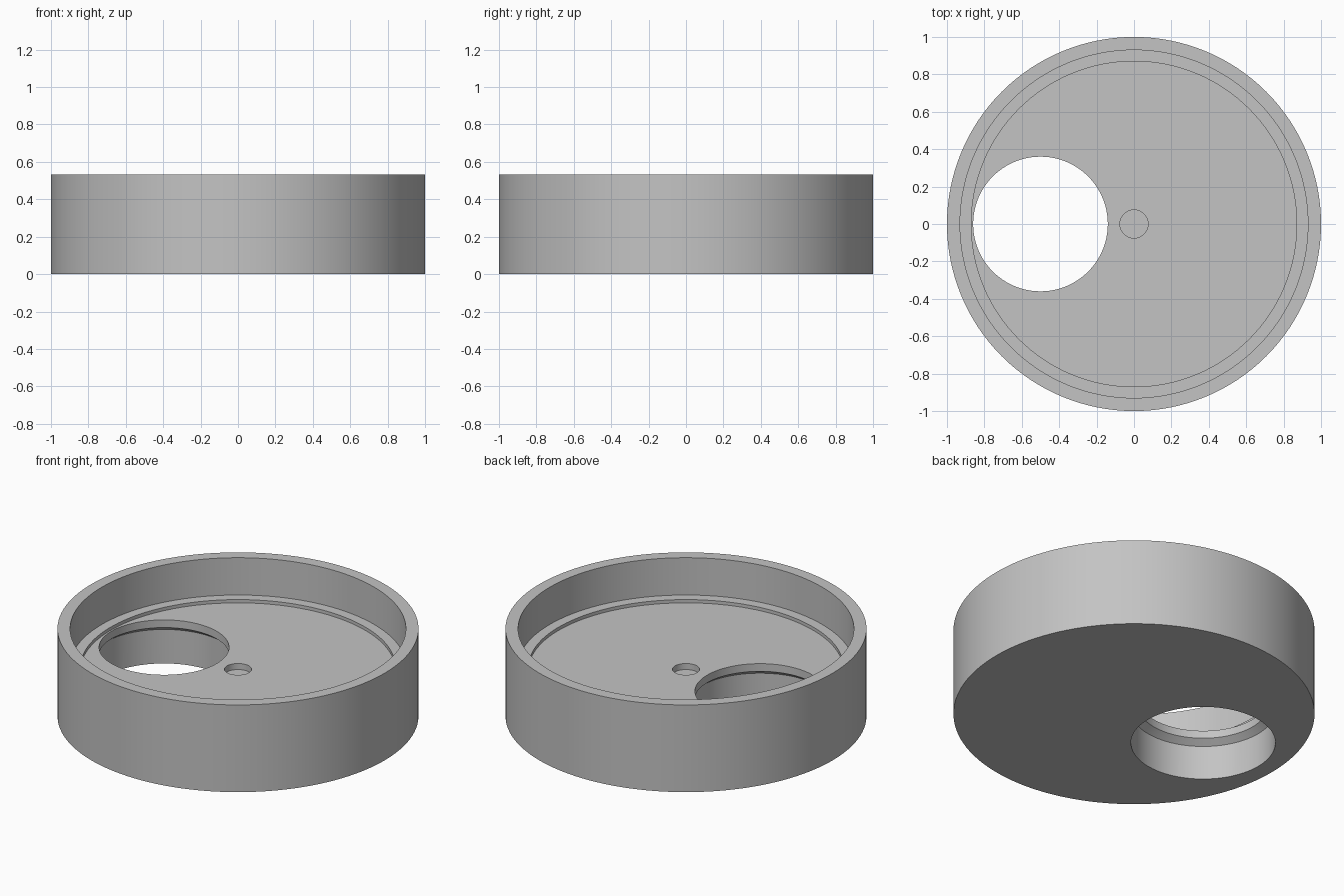
import bpy, bmesh, math

cube = bpy.data.objects.get("Cube")
if cube:
    bpy.data.objects.remove(cube, do_unlink=True)

HEIGHT = 0.533
SHELF = 0.305
FLOOR = 0.285

grey = bpy.data.materials.new("light_grey")
grey.use_nodes = True
grey.diffuse_color = (0.55, 0.55, 0.55, 1)
grey.node_tree.nodes["Principled BSDF"].inputs["Base Color"].default_value = (0.55, 0.55, 0.55, 1)


def lathe(name, profile, steps, x=0.0):
    """Revolve a radius/height profile around the vertical axis."""
    bm = bmesh.new()
    verts = [bm.verts.new((r, 0, z)) for r, z in profile]
    edges = [bm.edges.new(pair) for pair in zip(verts, verts[1:])]
    bmesh.ops.spin(bm, geom=verts + edges, cent=(0, 0, 0), axis=(0, 0, 1),
                   angle=math.tau, steps=steps, use_merge=False)
    bmesh.ops.remove_doubles(bm, verts=bm.verts[:], dist=1e-5)
    bmesh.ops.recalc_face_normals(bm, faces=bm.faces[:])
    mesh = bpy.data.meshes.new(name)
    bm.to_mesh(mesh)
    bm.free()
    mesh.materials.append(grey)
    obj = bpy.data.objects.new(name, mesh)
    obj.location.x = x
    bpy.context.collection.objects.link(obj)
    return obj


# Round body: outer wall, rim, stepped shelf, floor and blind centre hole
body = lathe("round_housing", [
    (0, 0), (1, 0), (1, HEIGHT), (0.93, HEIGHT),
    (0.93, SHELF), (0.87, SHELF), (0.87, FLOOR),
    (0.075, FLOOR), (0.075, FLOOR - 0.037), (0, FLOOR - 0.037)], 128)

# Off-centre through hole: wide below, tapering to a narrower mouth
cutter = lathe("hole_cutter", [
    (0, -0.1), (0.4, -0.1), (0.4, 0.208), (0.36, 0.238),
    (0.36, 0.4), (0, 0.4)], 96, x=-0.5)
cutter.hide_render = True

cut = body.modifiers.new("through_hole", 'BOOLEAN')
cut.operation = 'DIFFERENCE'
cut.solver = 'EXACT'
cut.object = cutter

bpy.ops.object.select_all(action='DESELECT')
body.select_set(True)
bpy.context.view_layer.objects.active = body
bpy.ops.object.modifier_apply(modifier=cut.name)
bpy.data.objects.remove(cutter, do_unlink=True)
bpy.ops.object.shade_smooth_by_angle(angle=math.radians(25))
